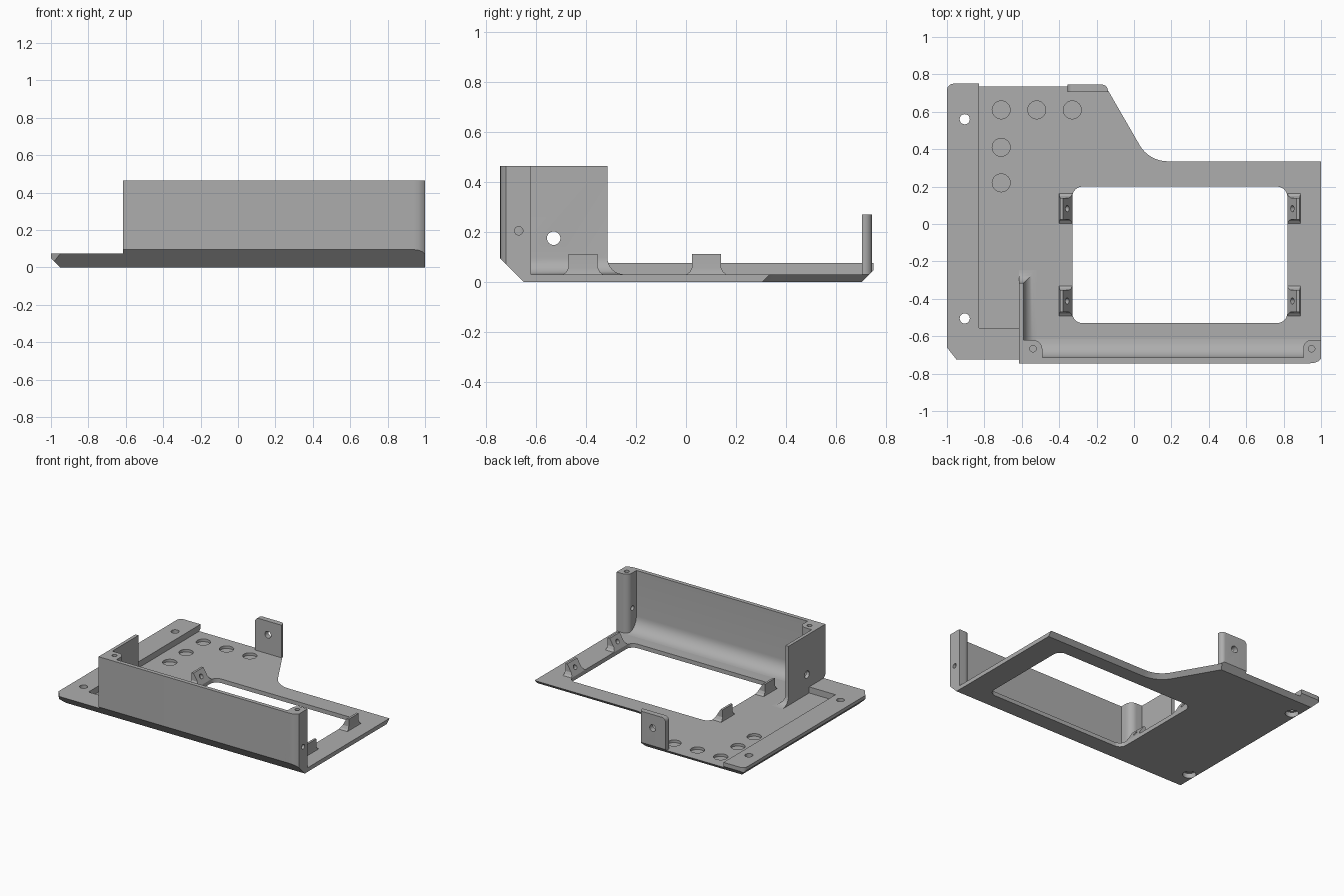
import bpy, bmesh, math
from mathutils import Vector

if "Cube" in bpy.data.objects:
    bpy.data.objects.remove(bpy.data.objects["Cube"])

grey = bpy.data.materials.new("grey plastic")
grey.diffuse_color = (0.42, 0.42, 0.42, 1)
grey.use_nodes = True
grey.node_tree.nodes["Principled BSDF"].inputs["Base Color"].default_value = grey.diffuse_color

FLOOR, TOP = 0.03, 0.465
FRONT = ((0, -0.65, 0), (0, -1, -1))     # underside chamfer planes: point, outward normal
LEFT = ((-0.95, 0, 0), (-1, 0, -1))
BACK = ((0, 0.705, 0), (0, 1, -1))


def loft(name, sections, planes=()):
    """Stack of equal-length outlines [(z, points)], trimmed by chamfer planes."""
    bm = bmesh.new()
    loops = [[bm.verts.new((x, y, z)) for x, y in pts] for z, pts in sections]
    n = len(loops[0])
    for a, b in zip(loops, loops[1:]):
        for i in range(n):
            j = (i + 1) % n
            bm.faces.new((a[i], a[j], b[j], b[i]))
    bm.faces.new(loops[0][::-1])
    bm.faces.new(loops[-1])
    for co, no in planes:
        bmesh.ops.bisect_plane(bm, geom=bm.verts[:] + bm.edges[:] + bm.faces[:], dist=1e-5,
                               plane_co=co, plane_no=Vector(no).normalized(), clear_outer=True)
        bmesh.ops.holes_fill(bm, edges=[e for e in bm.edges if e.is_boundary], sides=0)
    bmesh.ops.recalc_face_normals(bm, faces=bm.faces[:])
    me = bpy.data.meshes.new(name)
    bm.to_mesh(me)
    bm.free()
    ob = bpy.data.objects.new(name, me)
    bpy.context.collection.objects.link(ob)
    me.materials.append(grey)
    return ob


def prism(name, pts, z0, z1, planes=()):
    return loft(name, [(z0, pts), (z1, pts)], planes)


def arc(cx, cy, r, a0, a1, n=8):
    return [(cx + r * math.cos(math.radians(a0 + (a1 - a0) * i / n)),
             cy + r * math.sin(math.radians(a0 + (a1 - a0) * i / n))) for i in range(n + 1)]


def rounded(x0, x1, y0, y1, r):
    return (arc(x1 - r, y1 - r, r, 0, 90) + arc(x0 + r, y1 - r, r, 90, 180)
            + arc(x0 + r, y0 + r, r, 180, 270) + arc(x1 - r, y0 + r, r, 270, 360))


def rod(centre, r, length, axis=(0, 0, 1)):
    """Cylindrical cutter centred on a point."""
    ob = prism("cutter", arc(0, 0, r, 0, 348.75, 31), -length / 2, length / 2)
    ob.rotation_euler = Vector(axis).to_track_quat('Z', 'Y').to_euler()
    ob.location = centre
    ob.hide_render = True
    return ob


def cut(parts, cutters):
    bpy.context.view_layer.update()
    for part in parts:
        bpy.context.view_layer.objects.active = part
        for c in cutters:
            m = part.modifiers.new("hole", 'BOOLEAN')
            m.operation, m.solver, m.object = 'DIFFERENCE', 'EXACT', c
            bpy.ops.object.modifier_apply(modifier=m.name)
    for c in cutters:
        bpy.data.objects.remove(c)


def fillet(r, n=8):
    """Concave floor fillet as (outward growth, height) pairs."""
    return [(r - r * math.sin(t), FLOOR + r - r * math.cos(t))
            for t in (math.pi / 2 * i / n for i in range(n + 1))]


# base plate, with a chamfered diagonal notch at the back right
def plate_outline(d):
    bend = arc(0.18, 0.508, 0.173 + d, 270, 210)
    ex, ey = bend[-1]
    return [(1, 0.335 - d)] + bend + [(ex - (0.76 - ey) * 0.577, 0.76), (-0.97, 0.76),
            (-1, 0.72), (-1, -0.66), (-0.93, -0.76), (1, -0.76)]


plate = loft("base_plate", [(0, plate_outline(0.03)), (FLOOR, plate_outline(0))],
             (FRONT, LEFT, BACK))
window = prism("cutter", rounded(-0.33, 0.82, -0.53, 0.2, 0.055), -0.1, 0.1)
pockets = [rod((x, y, 0.031), 0.048, 0.04) for x, y in
           ((-0.71, 0.61), (-0.52, 0.61), (-0.33, 0.61), (-0.71, 0.41), (-0.71, 0.22))]
cut([plate], [window] + pockets)

# raised rail along the left and front left edges
rail = prism("edge_rail", [(-1, -0.66), (-0.945, -0.73), (-0.615, -0.73), (-0.615, -0.555),
                           (-0.83, -0.555), (-0.83, 0.75)] + arc(-0.965, 0.715, 0.035, 90, 180),
             FLOOR, 0.075, (FRONT, LEFT, BACK))
screws = []
for y in (0.56, -0.505):
    screws += [rod((-0.905, y, 0), 0.027, 0.4), rod((-0.905, y, 0), 0.045, 0.07)]
cut([plate, rail], screws)

# front wall with a filleted foot and rounded right end
corner = [(0.94, -0.745), (0.965, -0.742), (0.985, -0.734), (1, -0.72)]


def front_section(d):
    return [(-0.615, -0.745)] + corner + [(1, -0.715 + d), (-0.615, -0.715 + d)]


loft("front_wall", [(z, front_section(d)) for d, z in fillet(0.1)] + [(TOP, front_section(0))],
     (FRONT,))


# side wall with a mitred fillet around its foot
def side_section(d):
    return [(-0.615, -0.745), (-0.59 + d, -0.745), (-0.59 + d, -0.315 + d), (-0.615, -0.315 + d)]


side = loft("side_wall", [(z, side_section(d)) for d, z in fillet(0.068)] + [(TOP, side_section(0))],
            (FRONT,))
cut([side], [rod((-0.6, -0.53, 0.175), 0.027, 0.2, (1, 0, 0))])

# corner posts with screw holes
left_post = prism("left_post", [(-0.6, -0.73), (-0.49, -0.73)]
                  + arc(-0.54, -0.67, 0.05, 0, 90) + [(-0.6, -0.62)], FLOOR, TOP, (FRONT,))
right_post = prism("right_post", [(0.905, -0.745)] + corner + [(1, -0.62)]
                   + arc(0.95, -0.665, 0.045, 90, 180), FLOOR, TOP, (FRONT,))
cut([left_post], [rod((-0.54, -0.667, TOP), 0.017, 0.2)])
cut([right_post], [rod((0.95, -0.667, TOP), 0.017, 0.2),
                   rod((0.95, -0.67, 0.205), 0.017, 0.3, (1, 0, 0))])

# back tab, drawn upright from its rounded outline
tab = prism("back_tab", [(-0.355, 0.705), (-0.14, 0.705)] + arc(-0.17, 0.715, 0.03, 0, 90)
            + [(-0.355, 0.745)], FLOOR, 0.27, (BACK,))
bm = bmesh.new()
bm.from_mesh(tab.data)
tops = [e for e in bm.edges if all(v.co.z > 0.26 for v in e.verts)
        and all(v.co.x < -0.35 for v in e.verts)]
bmesh.ops.bevel(bm, geom=tops, offset=0.03, segments=6, profile=0.5, affect='EDGES')
bm.to_mesh(tab.data)
bm.free()
cut([tab], [rod((-0.25, 0.72, 0.17), 0.025, 0.2, (0, 1, 0))])

# sloped mounting clips on both sides of the window
for label, edge, s in (("left", -0.33, -1), ("right", 0.82, 1)):
    for where, y in (("front", -0.412), ("back", 0.082)):
        rows = []
        for z, half, back in ((FLOOR, 0.08, 0.07), (0.04, 0.067, 0.068), (0.058, 0.058, 0.066),
                              (0.112, 0.058, 0.066)):
            face = edge + s * 0.05 * (z - FLOOR) / 0.082
            rear = edge + s * back
            rows.append((z, [(face, y - half), (rear, y - half), (rear, y + half), (face, y + half)]))
        clip = loft(f"{where}_{label}_clip", rows)
        cut([clip], [rod((edge + s * 0.027, y, 0.073), 0.017, 0.05, (-s * 0.85, 0, 0.52))])

# smooth the rounded surfaces, keep edges crisp
for ob in bpy.context.scene.objects:
    ob.select_set(True)
    bpy.context.view_layer.objects.active = ob
bpy.ops.object.shade_smooth_by_angle(angle=math.radians(25))
